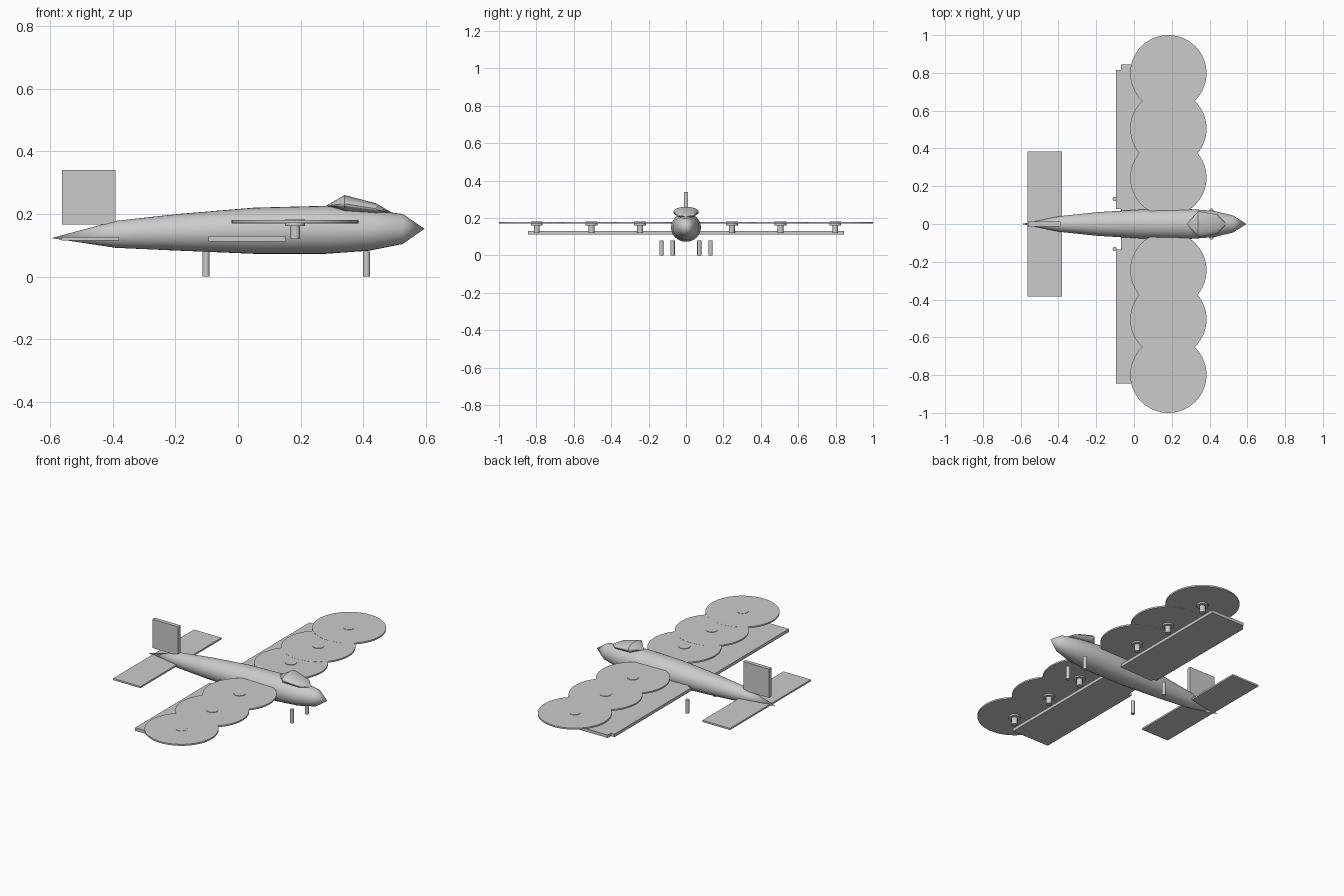
import bpy, bmesh, math
from mathutils import Matrix, Vector

cube = bpy.data.objects.get("Cube")
if cube:
    bpy.data.objects.remove(cube, do_unlink=True)

grey = bpy.data.materials.new("light_grey")
grey.use_nodes = True
colour = (0.6, 0.6, 0.6, 1)
grey.diffuse_color = colour
grey.node_tree.nodes["Principled BSDF"].inputs["Base Color"].default_value = colour


def finish(bm, name, smooth=None):
    bmesh.ops.recalc_face_normals(bm, faces=bm.faces)
    mesh = bpy.data.meshes.new(name)
    bm.to_mesh(mesh)
    bm.free()
    mesh.materials.append(grey)
    ob = bpy.data.objects.new(name, mesh)
    bpy.context.collection.objects.link(ob)
    if smooth:
        bpy.ops.object.select_all(action='DESELECT')
        ob.select_set(True)
        bpy.context.view_layer.objects.active = ob
        bpy.ops.object.shade_smooth_by_angle(angle=math.radians(smooth))
    return ob


def box(name, low, high):
    bm = bmesh.new()
    low, high = Vector(low), Vector(high)
    matrix = Matrix.Translation((low + high) / 2) @ Matrix.Diagonal((*(high - low), 1))
    bmesh.ops.create_cube(bm, size=1, matrix=matrix)
    return finish(bm, name)


def cylinder(name, x, y, z0, z1, radius, sides):
    bm = bmesh.new()
    bmesh.ops.create_cone(bm, cap_ends=True, segments=sides, radius1=radius, radius2=radius,
                          depth=z1 - z0, matrix=Matrix.Translation((x, y, (z0 + z1) / 2)))
    return finish(bm, name, 35)


def loft(name, sections, sides, smooth):
    """Join elliptical sections (x, bottom, top, half width) along x."""
    bm = bmesh.new()
    rings = []
    for x, low, high, half in sections:
        if half == 0:
            rings.append([bm.verts.new((x, 0, low))] * sides)
            continue
        angles = [math.tau * i / sides for i in range(sides)]
        rings.append([bm.verts.new((x, half * math.sin(a),
                      (low + high) / 2 + (high - low) / 2 * math.cos(a))) for a in angles])
    for a, b in zip(rings, rings[1:]):
        for i in range(sides):
            j = (i + 1) % sides
            bm.faces.new(list(dict.fromkeys((a[i], a[j], b[j], b[i]))))
    return finish(bm, name, smooth)


# Body and canopy
loft("fuselage", [(-0.595, 0.123, 0.123, 0), (-0.39, 0.092, 0.178, 0.042),
                  (-0.19, 0.083, 0.2, 0.063), (0.05, 0.073, 0.22, 0.077),
                  (0.28, 0.073, 0.226, 0.08), (0.42, 0.083, 0.213, 0.07),
                  (0.525, 0.104, 0.2, 0.045), (0.595, 0.153, 0.153, 0)], 32, 35)
loft("canopy", [(0.28, 0.226, 0.226, 0), (0.34, 0.205, 0.26, 0.068),
                (0.44, 0.2, 0.234, 0.05), (0.49, 0.205, 0.205, 0)], 24, 20)

# Wing with its trailing strips
box("wing", (-0.07, -0.845, 0.112), (0.152, 0.845, 0.13))
for name, y0, y1 in (("left", 0.08, 0.815), ("right", -0.845, -0.135)):
    box(name + "_trailing_strip", (-0.094, y0, 0.112), (-0.07, y1, 0.13))

# Tail surfaces
box("tailplane", (-0.563, -0.385, 0.116), (-0.38, 0.385, 0.126))
box("tail_fin", (-0.562, -0.012, 0.167), (-0.39, 0.012, 0.34))

# Rotors and landing legs on both sides
for side in (1, -1):
    for i, y in enumerate((0.245, 0.505, 0.798)):
        lift = 0.0005 * i
        cylinder("rotor_disc", 0.182, side * y, 0.17 + lift, 0.179 + lift, 0.202, 64)
        cylinder("rotor_hub", 0.182, side * y, 0.161, 0.182, 0.032, 24)
        cylinder("rotor_motor", 0.182, side * y, 0.12, 0.165, 0.016, 16)
    cylinder("rear_leg", -0.102, side * 0.132, 0, 0.08, 0.011, 16)
    cylinder("front_leg", 0.41, side * 0.071, 0, 0.08, 0.011, 16)
